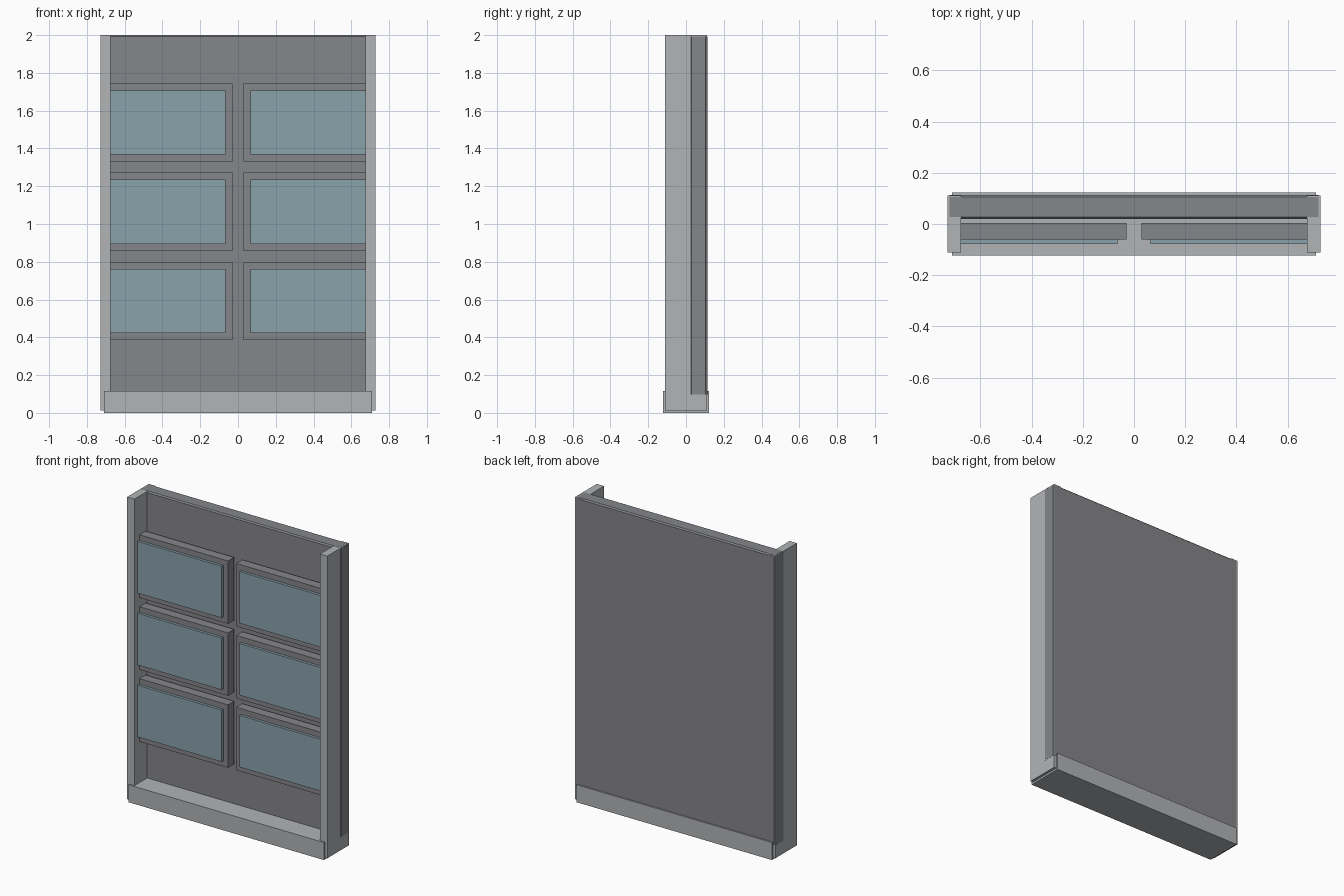
import bpy
import bmesh

if "Cube" in bpy.data.objects:
    bpy.data.objects.remove(bpy.data.objects["Cube"], do_unlink=True)


def material(name, rgb):
    mat = bpy.data.materials.new(name)
    mat.use_nodes = True
    color = (*rgb, 1.0)
    mat.diffuse_color = color
    mat.node_tree.nodes["Principled BSDF"].inputs["Base Color"].default_value = color
    return mat


light_grey = material("light grey", (0.44, 0.455, 0.465))
dark_grey = material("dark grey", (0.235, 0.24, 0.255))
glass_blue = material("glass blue", (0.25, 0.36, 0.41))


def box(name, xs, ys, zs, mat, bevel=0.0):
    """Axis-aligned box given by its (low, high) range on each axis."""
    mesh = bpy.data.meshes.new(name)
    bm = bmesh.new()
    bmesh.ops.create_cube(bm, size=1.0)
    for v in bm.verts:
        v.co = [lo + (c + 0.5) * (hi - lo) for c, (lo, hi) in zip(v.co, (xs, ys, zs))]
    bm.to_mesh(mesh)
    bm.free()
    mesh.materials.append(mat)
    obj = bpy.data.objects.new(name, mesh)
    bpy.context.collection.objects.link(obj)
    if bevel:
        mod = obj.modifiers.new("Chamfer", "BEVEL")
        mod.width = bevel
        mod.segments = 1
    return obj


# Frame: base rail and chamfered back panel, a hair proud of the posts
box("base_rail", (-0.71, 0.71), (-0.122, 0.122), (0, 0.115), light_grey)
box("back_panel", (-0.7285, 0.7285), (0.02, 0.1125), (0.09, 2.0), dark_grey, 0.008)

# Posts and window units, mirrored left and right
for side, s in (("left", 1), ("right", -1)):
    def span(inner, outer):
        return tuple(sorted((s * inner, s * outer)))

    box(f"{side}_post", span(0.675, 0.728), (-0.112, 0.112), (0.012, 1.9995), light_grey)
    for row in range(3):
        z = 0.592 + row * 0.473
        box(f"{side}_window_frame_{row + 1}", span(0.03, 0.7), (-0.06, 0.003),
            (z - 0.207, z + 0.207), dark_grey)
        box(f"{side}_window_pane_{row + 1}", span(0.065, 0.69), (-0.078, -0.055),
            (z - 0.17, z + 0.17), glass_blue)
